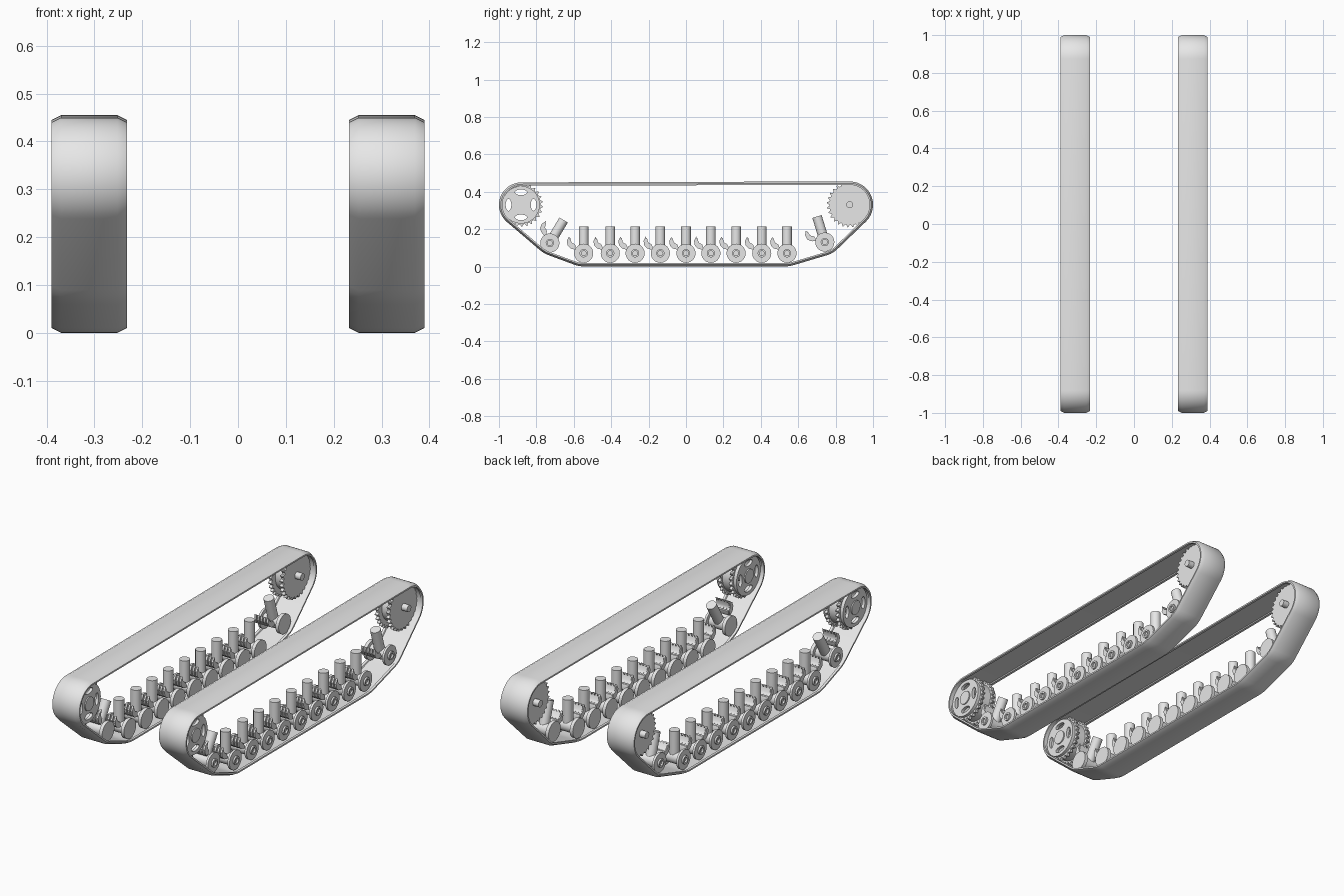
import bpy, bmesh
from math import sin, cos, pi, radians
from mathutils import Matrix, Vector

if "Cube" in bpy.data.objects:
    bpy.data.objects.remove(bpy.data.objects["Cube"])

grey = bpy.data.materials.new("plain_grey")
grey.use_nodes = True
grey.diffuse_color = (0.8, 0.8, 0.8, 1)
grey.node_tree.nodes["Principled BSDF"].inputs["Base Color"].default_value = grey.diffuse_color

TRACK_X = 0.311
parts = []


def finish(bm, name):
    """Turn a bmesh into a shaded mesh with the grey material."""
    bmesh.ops.remove_doubles(bm, verts=bm.verts, dist=1e-5)
    bmesh.ops.recalc_face_normals(bm, faces=bm.faces)
    me = bpy.data.meshes.new(name)
    bm.to_mesh(me)
    bm.free()
    me.materials.append(grey)
    me.shade_smooth()
    me.set_sharp_from_angle(angle=radians(32))
    return me


def plate(name, loops, slabs):
    """Fill y-z outlines (later ones are holes) and extrude them along x."""
    bm = bmesh.new()
    for x0, x1 in slabs:
        cu = bpy.data.curves.new(name, 'CURVE')
        cu.dimensions, cu.fill_mode, cu.extrude = '2D', 'BOTH', (x1 - x0) / 2
        for pts in loops:
            sp = cu.splines.new('POLY')
            sp.points.add(len(pts) - 1)
            for p, (u, v) in zip(sp.points, pts):
                p.co = (u, v, 0, 1)
            sp.use_cyclic_u = True
        ob = bpy.data.objects.new(name, cu)
        bpy.context.collection.objects.link(ob)
        me = bpy.data.meshes.new_from_object(
            ob.evaluated_get(bpy.context.evaluated_depsgraph_get()))
        bpy.data.objects.remove(ob)
        bpy.data.curves.remove(cu)
        turn = Matrix(((0, 0, 1), (1, 0, 0), (0, 1, 0))).to_4x4()
        me.transform(Matrix.Translation(((x0 + x1) / 2, 0, 0)) @ turn)
        bm.from_mesh(me)
        bpy.data.meshes.remove(me)
    return finish(bm, name)


def ellipse(ru, rv, cu=0, cv=0, n=32):
    return [(cu + ru * cos(2 * pi * i / n), cv + rv * sin(2 * pi * i / n)) for i in range(n)]


def circle(r, n=32):
    return ellipse(r, r, n=n)


def gear(root, tip, teeth):
    """Outline with pointed, flat-tipped teeth."""
    pts = []
    for i in range(teeth):
        for frac, r in ((0, root), (0.3, root), (0.55, tip), (0.7, tip)):
            a = 2 * pi * (i + frac) / teeth
            pts.append((r * cos(a), r * sin(a)))
    return pts


def place(me, name, y, z, tilt=0):
    ob = bpy.data.objects.new(name, me.copy())
    ob.data.transform(Matrix.Translation((TRACK_X, y, z)) @ Matrix.Rotation(tilt, 4, 'X'))
    bpy.context.collection.objects.link(ob)
    parts.append(ob)


def arc(cy, cz, r, a0, a1, n=20):
    return [Vector((cy + r * cos(radians(a0 + (a1 - a0) * i / n)),
                    cz + r * sin(radians(a0 + (a1 - a0) * i / n)))) for i in range(n + 1)]


def belt():
    """Sweep a lipped, chamfered section round the closed track path."""
    left = arc(-0.88, 0.33, 0.12, 90, 229.5)
    right = arc(0.875, 0.33, 0.125, -46, 90)
    corners = [Vector(c) for c in ((-0.76, 0.07), (-0.57, 0), (0.55, 0), (0.785, 0.07))]
    chain = [left[-1]] + corners + [right[0]]
    path = list(left)
    for a, c, b in zip(chain, chain[1:], chain[2:]):
        p, q = c + (a - c).normalized() * 0.03, c + (b - c).normalized() * 0.03
        path += [p.lerp(c, t).lerp(c.lerp(q, t), t) for t in (0, 0.33, 0.67, 1)]
    path += right
    half = [(0.059, 0), (0.079, 0.01), (0.079, 0.018), (0.066, 0.018), (0.063, 0.013)]
    section = half + [(-x, d) for x, d in reversed(half)]
    bm = bmesh.new()
    rings = []
    for i, p in enumerate(path):
        before = (p - path[i - 1]).normalized()
        after = (path[(i + 1) % len(path)] - p).normalized()
        t = (before + after).normalized()
        inward = Vector((-t.y, t.x))
        rings.append([bm.verts.new((x, *(p + inward * d))) for x, d in section])
    k = len(section)
    for i, ring in enumerate(rings):
        prev = rings[i - 1]
        for j in range(k):
            bm.faces.new((prev[j], prev[(j + 1) % k], ring[(j + 1) % k], ring[j]))
    return finish(bm, "track_belt")


place(belt(), "track_belt", 0, 0)

# Idler wheel: slotted discs, toothed rims and a hub
slots = [ellipse(0.015, 0.032, 0.067, 0), ellipse(0.015, 0.032, -0.067, 0),
         ellipse(0.032, 0.015, 0, 0.067), ellipse(0.032, 0.015, 0, -0.067)]
idler = {
    "idler_disc": plate("idler_disc", [circle(0.1, 48)] + slots, [(-0.058, -0.042), (0.042, 0.058)]),
    "idler_teeth": plate("idler_teeth", [gear(0.105, 0.117, 26), circle(0.088, 48)],
                         [(-0.04, -0.025), (0.025, 0.04)]),
    "idler_rim": plate("idler_rim", [circle(0.098, 48), circle(0.088, 48)], [(-0.045, 0.045)]),
    "idler_hub": plate("idler_hub", [circle(0.036)], [(-0.064, 0.064)]),
}
for name, me in idler.items():
    place(me, name, -0.882, 0.33)

# Drive sprocket: two solid toothed discs, drum and shaft
sprocket = {
    "sprocket_disc": plate("sprocket_disc", [gear(0.109, 0.122, 28)],
                           [(-0.042, -0.024), (0.024, 0.042)]),
    "sprocket_drum": plate("sprocket_drum", [circle(0.085, 48)], [(-0.03, 0.03)]),
    "sprocket_shaft": plate("sprocket_shaft", [circle(0.018, 20)], [(-0.075, 0.075)]),
}
for name, me in sprocket.items():
    place(me, name, 0.875, 0.331)

# Suspension unit: roller discs, axle, upright post and ribbed claw
claw = [(-0.078, 0.09), (-0.09, 0.066), (-0.086, 0.042), (-0.07, 0.026), (-0.045, 0.02),
        (-0.045, 0.036), (-0.05, 0.05), (-0.062, 0.054), (-0.072, 0.066)]
core = [(u * 0.92, v * 0.92) for u, v in claw]
bm = bmesh.new()
bmesh.ops.create_cone(bm, cap_ends=True, segments=24, radius1=0.026, radius2=0.026, depth=0.143,
                      matrix=Matrix.Translation((0, 0, 0.0715)))
unit = {
    "roller_disc": plate("roller_disc", [circle(0.051)], [(-0.064, -0.046), (0.046, 0.058)]),
    "roller_cap": plate("roller_cap", [circle(0.022, 24), circle(0.013, 24)], [(0.056, 0.067)]),
    "roller_axle": plate("roller_axle", [circle(0.032, 24)], [(-0.05, 0.05)]),
    "claw_ribs": plate("claw_ribs", [claw],
                       [(x - 0.005, x + 0.005) for x in (-0.036, -0.018, 0, 0.018, 0.036)]),
    "claw_core": plate("claw_core", [core], [(-0.036, 0.036)]),
    "upright_post": finish(bm, "upright_post"),
}
stations = [(y, 0.071, 0) for y in (-0.547, -0.405, -0.272, -0.137, 0, 0.133, 0.268, 0.405, 0.54)]
stations += [(-0.728, 0.126, radians(-31)), (0.742, 0.131, radians(17))]
for y, z, tilt in stations:
    for name, me in unit.items():
        place(me, name, y, z, tilt)

# Mirror every part to the other track
for ob in list(parts):
    me = ob.data.copy()
    me.transform(Matrix.Scale(-1, 4, (1, 0, 0)))
    me.flip_normals()
    twin = bpy.data.objects.new("right_" + ob.name, me)
    bpy.context.collection.objects.link(twin)
    ob.name = "left_" + ob.name

# Drop the template meshes
for me in [*idler.values(), *sprocket.values(), *unit.values()]:
    if me.users == 0:
        bpy.data.meshes.remove(me)
